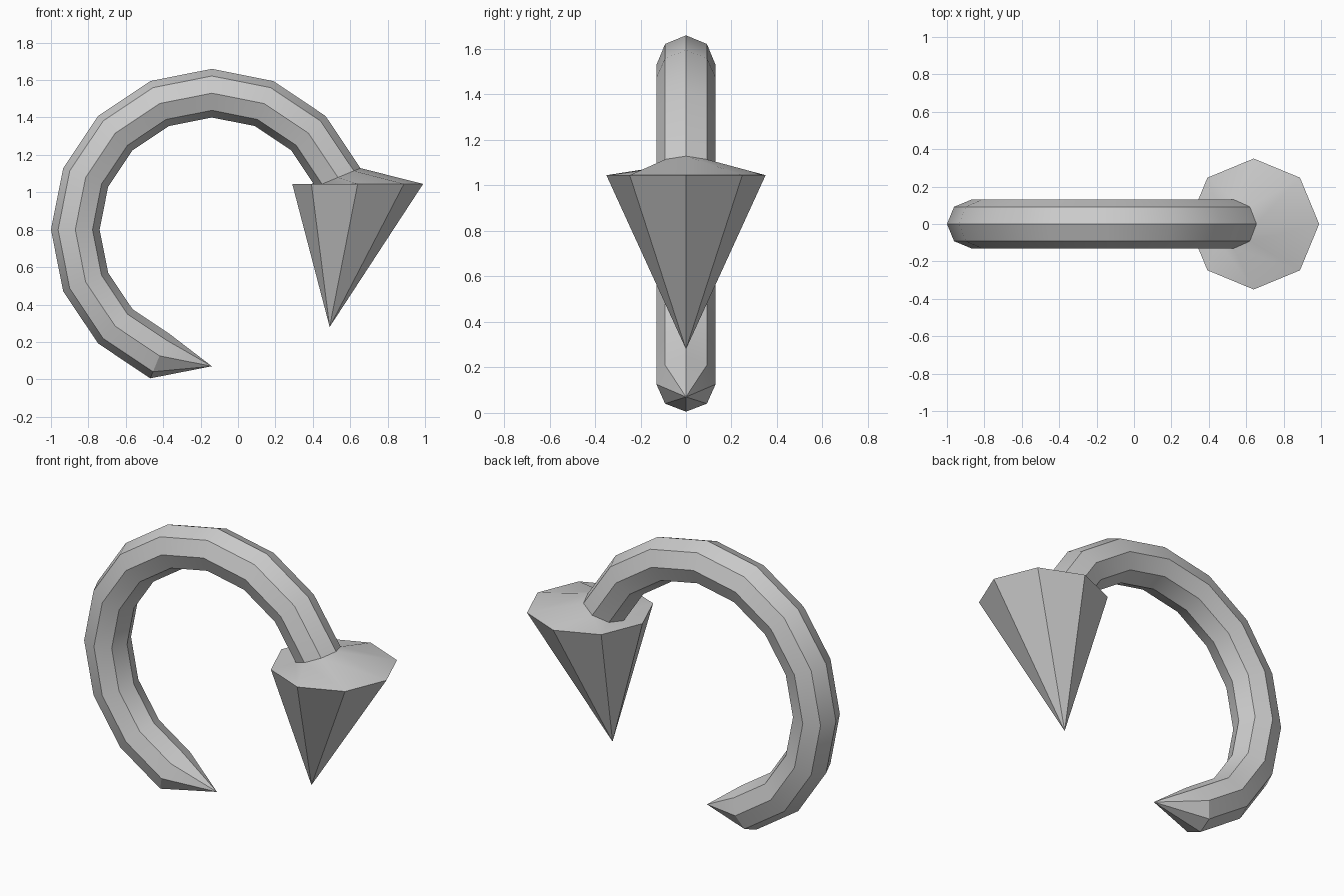
import bpy, bmesh, math
from mathutils import Vector

if "Cube" in bpy.data.objects:
    bpy.data.objects.remove(bpy.data.objects["Cube"], do_unlink=True)

SIDES = 8
STEP = math.radians(22.5)
CENTRE = Vector((-0.14, 0, 0.80))
BEND, TUBE = 0.73, 0.13
HEAD = Vector((0.64, 0, 1.045))
HEAD_RADIUS = 0.35

grey = bpy.data.materials.new("plain grey")
grey.use_nodes = True
colour = (0.6, 0.6, 0.6, 1)
grey.diffuse_color = colour
grey.node_tree.nodes["Principled BSDF"].inputs["Base Color"].default_value = colour

bm = bmesh.new()


def ring(centre, outward, radius):
    """Octagon spanned by the outward direction and the y axis."""
    side = Vector((0, 1, 0))
    turns = [math.tau * i / SIDES for i in range(SIDES)]
    return [bm.verts.new(centre + radius * (outward * math.cos(t) + side * math.sin(t)))
            for t in turns]


def bridge(a, b):
    for i in range(SIDES):
        j = (i + 1) % SIDES
        bm.faces.new((a[i], a[j], b[j], b[i]))


def close_to_point(a, point):
    tip = bm.verts.new(point)
    for i in range(SIDES):
        bm.faces.new((a[i], a[(i + 1) % SIDES], tip))


def radial(k):
    return Vector((math.cos(k * STEP), 0, math.sin(k * STEP)))


# Curved shaft, from the head round to the pointed tail
rings = [ring(CENTRE + BEND * radial(k), radial(k), TUBE) for k in range(1, 12)]
for a, b in zip(rings, rings[1:]):
    bridge(a, b)
close_to_point(rings[-1], CENTRE + BEND * radial(12))

# Arrow head flaring out of the shaft, ending in a slanted point
rim = ring(HEAD, Vector((1, 0, 0)), HEAD_RADIUS)
bridge(rings[0], rim)
close_to_point(rim, (0.49, 0, 0.28))

bmesh.ops.recalc_face_normals(bm, faces=bm.faces)
mesh = bpy.data.meshes.new("curved_arrow")
bm.to_mesh(mesh)
bm.free()
mesh.materials.append(grey)
arrow = bpy.data.objects.new("curved_arrow", mesh)
bpy.context.collection.objects.link(arrow)

# Smooth along the bend, sharp at the octagon edges
bpy.ops.object.select_all(action="DESELECT")
arrow.select_set(True)
bpy.context.view_layer.objects.active = arrow
bpy.ops.object.shade_smooth_by_angle(angle=math.radians(30))
